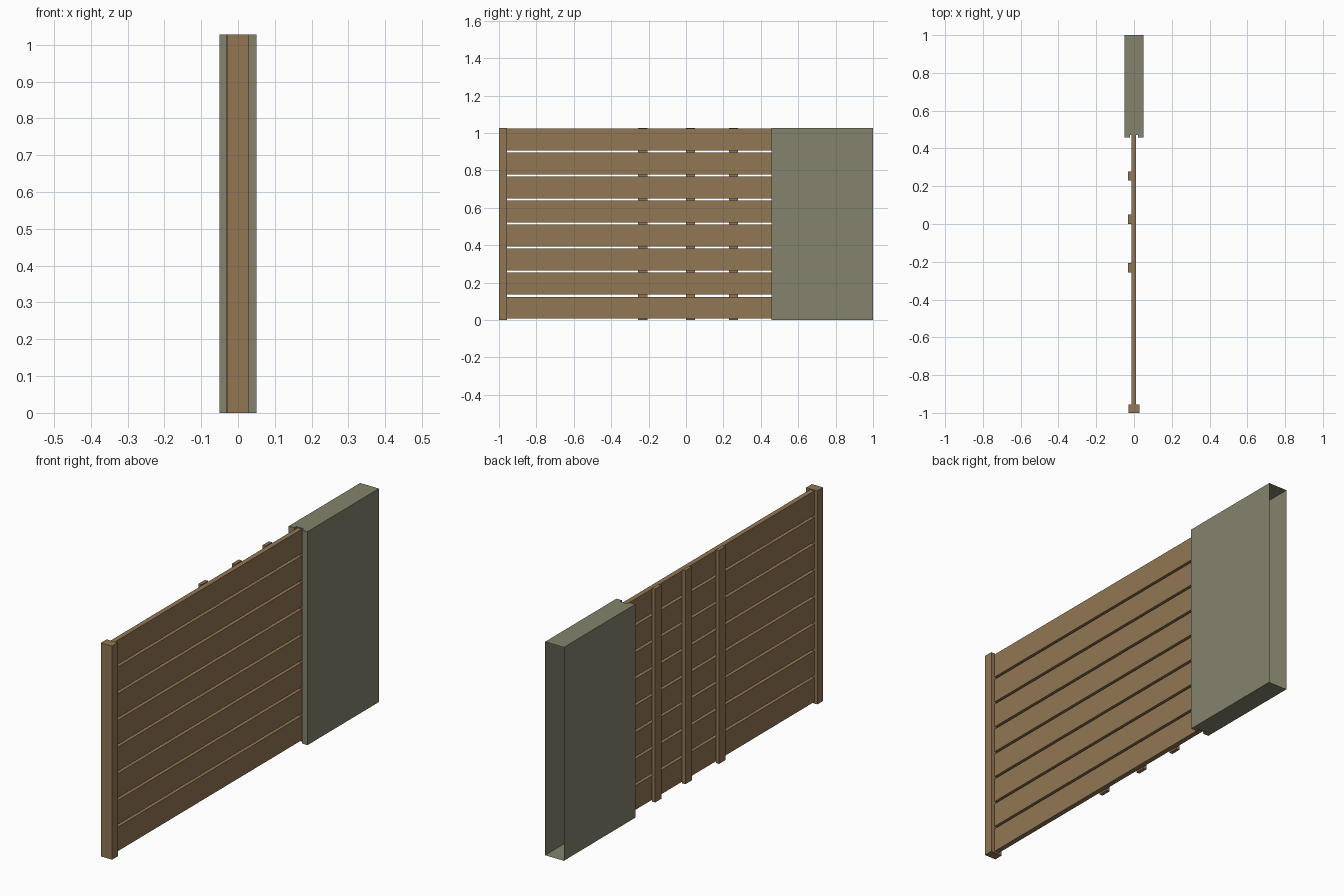
import bpy, bmesh

if "Cube" in bpy.data.objects:
    bpy.data.objects.remove(bpy.data.objects["Cube"])


def material(name, rgb):
    m = bpy.data.materials.new(name)
    m.diffuse_color = (*rgb, 1)
    m.use_nodes = True
    m.node_tree.nodes["Principled BSDF"].inputs["Base Color"].default_value = m.diffuse_color
    return m


wood = material("brown_wood", (0.29, 0.185, 0.088))
stone = material("grey_stone", (0.235, 0.23, 0.155))


def add_object(name, bm, mat):
    bmesh.ops.recalc_face_normals(bm, faces=bm.faces)
    mesh = bpy.data.meshes.new(name)
    bm.to_mesh(mesh)
    bm.free()
    mesh.materials.append(mat)
    ob = bpy.data.objects.new(name, mesh)
    bpy.context.collection.objects.link(ob)
    return ob


def prism(name, outline, z0, z1, mat, open_back=False):
    """Extrude an (x, y) outline upwards; optionally leave the +y end open."""
    bm = bmesh.new()
    base = bm.faces.new([bm.verts.new((x, y, z0)) for x, y in outline])
    top = bmesh.ops.extrude_face_region(bm, geom=[base], use_keep_orig=True)
    for v in top["geom"]:
        if isinstance(v, bmesh.types.BMVert):
            v.co.z = z1
    bmesh.ops.recalc_face_normals(bm, faces=bm.faces)
    if open_back:
        back = max(bm.faces, key=lambda f: min(v.co.y for v in f.verts))
        bmesh.ops.delete(bm, geom=[back], context='FACES')
    return add_object(name, bm, mat)


def box(name, x0, x1, y0, y1, z0, z1, mat):
    return prism(name, [(x0, y0), (x1, y0), (x1, y1), (x0, y1)], z0, z1, mat)


H = 1.027

# Wall pillar: slotted front, open at the back
prism("wall_pillar",
      [(-0.05, 0.457), (-0.02, 0.457), (-0.02, 0.472), (0.02, 0.472),
       (0.02, 0.457), (0.05, 0.457), (0.05, 1.0), (-0.05, 1.0)],
      0, H, stone, open_back=True)

# End post
box("end_post", -0.03, 0.03, -1.0, -0.956, 0, H, wood)

# Horizontal planks with narrow gaps
for i in range(8):
    z = 0.008 + i * 0.1284
    box(f"plank_{i + 1}", -0.014, 0.01, -0.958, 0.472, z, z + 0.116, wood)

# Vertical battens on the left side
for i, y in enumerate((-0.256, 0.0, 0.23)):
    box(f"batten_{i + 1}", -0.031, -0.014, y, y + 0.049, 0, H, wood)
